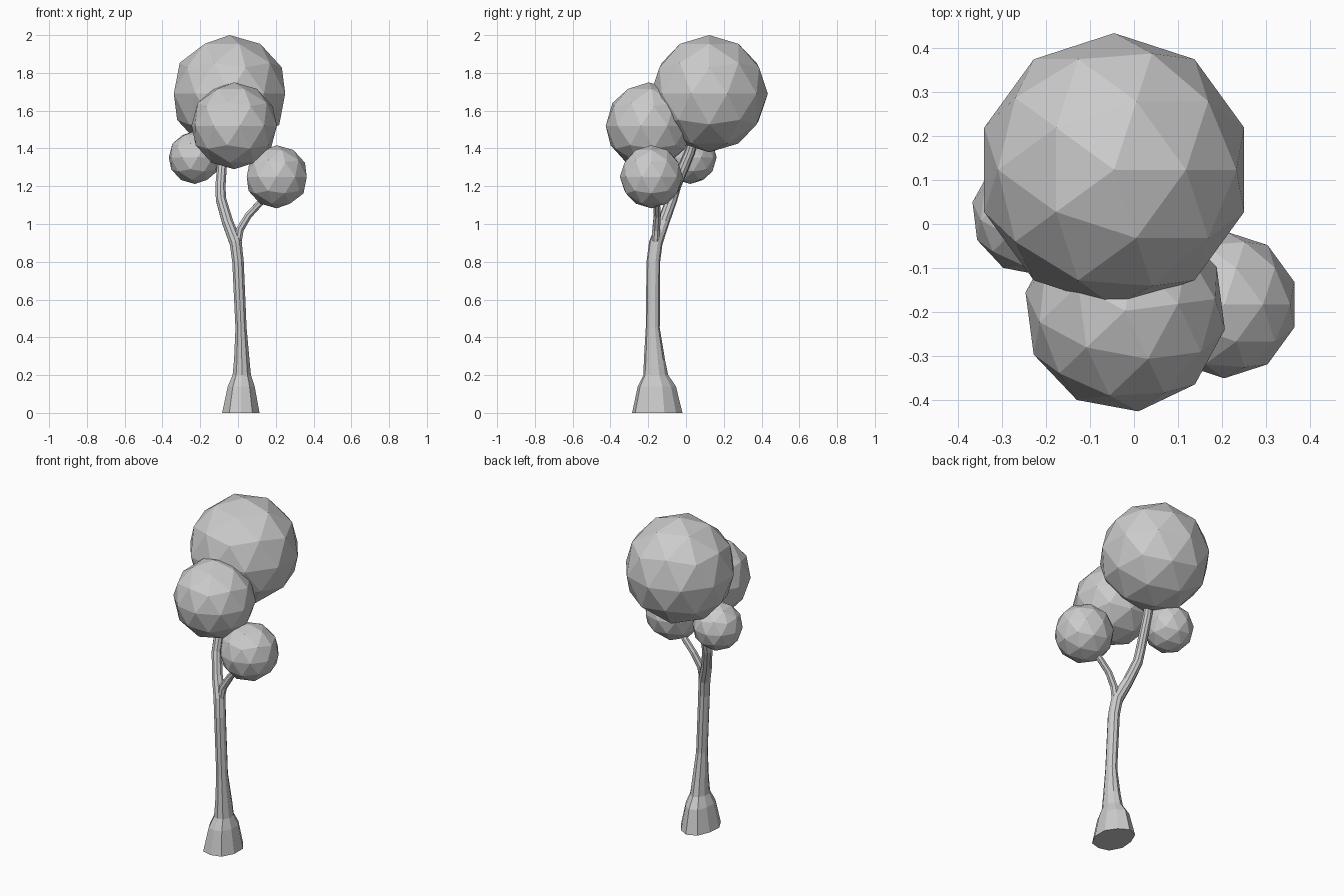
import bpy, bmesh, math
from mathutils import Vector

if "Cube" in bpy.data.objects:
    bpy.data.objects.remove(bpy.data.objects["Cube"])

UP = Vector((0, 0, 1))


def loft(name, rings, sides, groove_height=0.0):
    """Skin a tube through rings (x, y, z, rx, ry); low rings stay level and fluted."""
    bm = bmesh.new()
    centres = [Vector(r[:3]) for r in rings]
    loops = []
    for i, (x, y, z, rx, ry) in enumerate(rings):
        tangent = centres[min(i + 1, len(rings) - 1)] - centres[max(i - 1, 0)]
        if z < 0.3:
            tangent = UP
        turn = UP.rotation_difference(tangent)
        loop = []
        for k in range(sides):
            a = 2 * math.pi * (k + 0.5) / sides
            f = 0.93 if z < groove_height and k % 3 == 1 else 1.0
            p = Vector((rx * f * math.cos(a), ry * f * math.sin(a), 0))
            loop.append(bm.verts.new(centres[i] + turn @ p))
        loops.append(loop)
    for a, b in zip(loops, loops[1:]):
        for k in range(sides):
            n = (k + 1) % sides
            bm.faces.new((a[k], a[n], b[n], b[k]))
    bm.faces.new(loops[0][::-1])
    bm.faces.new(loops[-1])
    bmesh.ops.recalc_face_normals(bm, faces=bm.faces)
    mesh = bpy.data.meshes.new(name)
    bm.to_mesh(mesh)
    bm.free()
    obj = bpy.data.objects.new(name, mesh)
    bpy.context.collection.objects.link(obj)
    return obj


# Trunk with flared foot, bending up into the crown
loft("trunk", [
    (0.015, -0.157, 0.00, 0.104, 0.138),
    (0.017, -0.158, 0.14, 0.075, 0.105),
    (0.020, -0.162, 0.20, 0.051, 0.068),
    (0.020, -0.167, 0.28, 0.043, 0.056),
    (0.016, -0.176, 0.45, 0.031, 0.037),
    (0.000, -0.173, 0.80, 0.032, 0.036),
    (-0.012, -0.160, 0.90, 0.034, 0.036),
    (-0.055, -0.120, 1.01, 0.031, 0.032),
    (-0.090, -0.076, 1.13, 0.029, 0.030),
    (-0.093, -0.055, 1.20, 0.028, 0.029),
    (-0.080, 0.020, 1.38, 0.027, 0.027),
    (-0.060, 0.080, 1.58, 0.025, 0.025),
], 10, groove_height=0.25)

# Side branch
loft("side_branch", [
    (-0.005, -0.163, 0.88, 0.022, 0.022),
    (0.010, -0.158, 0.97, 0.022, 0.022),
    (0.055, -0.152, 1.045, 0.020, 0.020),
    (0.115, -0.155, 1.11, 0.019, 0.019),
    (0.185, -0.175, 1.20, 0.018, 0.018),
], 8)

# Faceted foliage balls: centre, radius, turn about z
for name, loc, radius, turn in [
    ("foliage_top", (-0.045, 0.123, 1.69), 0.31, 0),
    ("foliage_front", (-0.02, -0.197, 1.52), 0.23, 7.5),
    ("foliage_left", (-0.229, 0.023, 1.352), 0.14, 7),
    ("foliage_right", (0.205, -0.183, 1.25), 0.167, 0),
]:
    bpy.ops.mesh.primitive_ico_sphere_add(
        subdivisions=2, radius=radius, location=loc,
        rotation=(0, 0, math.radians(turn)))
    bpy.context.object.name = name
